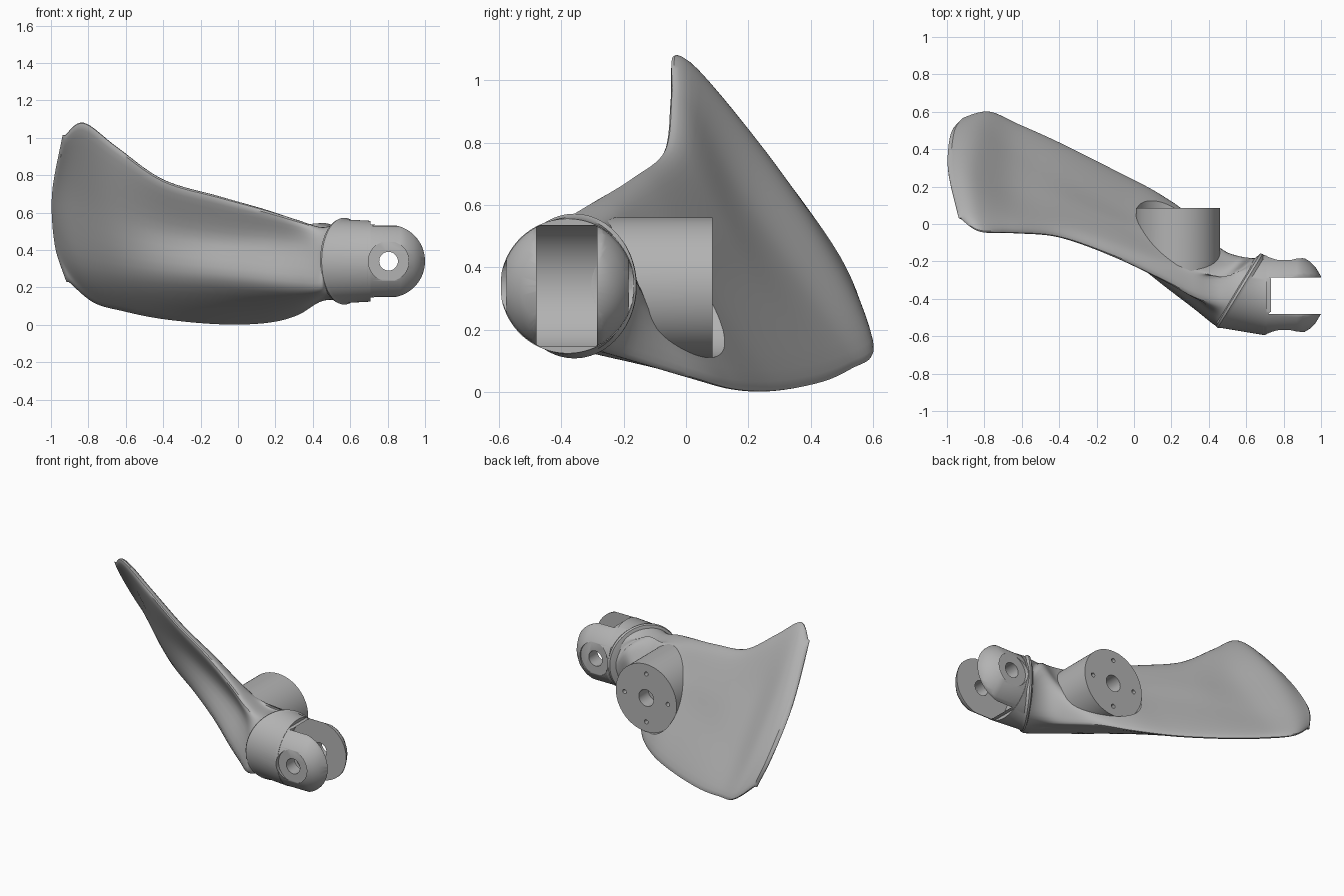
import bpy, bmesh, math
from mathutils import Vector, Matrix

if "Cube" in bpy.data.objects:
    bpy.data.objects.remove(bpy.data.objects["Cube"])

grey = bpy.data.materials.new("plain_grey")
grey.use_nodes = True
grey.diffuse_color = (0.45, 0.45, 0.45, 1)
grey.node_tree.nodes["Principled BSDF"].inputs["Base Color"].default_value = grey.diffuse_color


def finish(bm, name):
    bmesh.ops.recalc_face_normals(bm, faces=bm.faces)
    mesh = bpy.data.meshes.new(name)
    bm.to_mesh(mesh)
    bm.free()
    mesh.materials.append(grey)
    obj = bpy.data.objects.new(name, mesh)
    bpy.context.collection.objects.link(obj)
    return obj


def loft(rings, name):
    """Skin a row of closed rings and cap both ends."""
    bm = bmesh.new()
    rows = [[bm.verts.new(p) for p in ring] for ring in rings]
    n = len(rows[0])
    for a, b in zip(rows, rows[1:]):
        for i in range(n):
            j = (i + 1) % n
            bm.faces.new((a[i], a[j], b[j], b[i]))
    bm.faces.new(rows[0])
    bm.faces.new(rows[-1])
    return finish(bm, name)


def spline(a, b, c, d, t):
    return 0.5 * (2 * b + (c - a) * t + (2 * a - 5 * b + 4 * c - d) * t**2
                  + (3 * b - a - 3 * c + d) * t**3)


def circle(x, y, r, u, n=96, start=90.0, z=0.34):
    """Upright ring whose horizontal direction is u."""
    u = Vector(u).normalized()
    angles = [math.radians(start) + math.tau * i / n for i in range(n)]
    return [Vector((x, y, z)) + u * r * math.cos(a) + Vector((0, 0, r * math.sin(a))) for a in angles]


def rod(name, x, z, r, y0, y1, n=64):
    """Cylinder running along y."""
    bm = bmesh.new()
    bmesh.ops.create_cone(bm, cap_ends=True, segments=n, radius1=r, radius2=r, depth=y1 - y0,
                          matrix=Matrix.Translation((x, (y0 + y1) / 2, z)) @ Matrix.Rotation(math.pi / 2, 4, "X"))
    return finish(bm, name)


def prism(name, outline, y0, y1):
    """Outline of x, z points extruded along y."""
    return loft([[(x, y, z) for x, z in outline] for y in (y0, y1)], name)


def boolean(obj, cutters, mode="DIFFERENCE"):
    bpy.context.view_layer.objects.active = obj
    for cutter in cutters:
        cutter.hide_render = True
        mod = obj.modifiers.new("cut", "BOOLEAN")
        mod.operation, mod.solver, mod.object = mode, "EXACT", cutter
        bpy.ops.object.modifier_apply(modifier=mod.name)


# Blade stations: top edge, front face, front ridge, bottom edge, two thicknesses
stations = [
    ((-.93, .04, .98), (-.985, .28, .69), (-.97, .47, .42), (-.91, .57, .25), .03, .03),
    ((-.83, -.03, 1.04), (-.88, .22, .7), (-.86, .41, .33), (-.78, .6, .145), .06, .1),
    ((-.65, -.045, .915), (-.67, .12, .6), (-.67, .28, .285), (-.62, .53, .1), .07, .11),
    ((-.4, -.07, .75), (-.4, .06, .51), (-.4, .11, .255), (-.4, .43, .06), .07, .15),
    ((-.1, -.18, .665), (-.1, -.08, .46), (-.1, -.11, .235), (-.1, .28, .035), .09, .22),
    ((.15, -.3, .6), (.15, -.24, .44), (.15, -.31, .21), (.15, .15, .04), .12, .31),
    ((.32, -.39, .55), (.31, -.37, .43), (.32, -.44, .195), (.32, .02, .075), .17, .34),
    ((.45, -.43, .515), (.42, -.48, .41), (.44, -.54, .2), (.46, -.21, .15), .25, .45),
]
back = Vector((.3, .8, .5)).normalized()
slant = (.52, .855, 0)
rings = []
for *points, thick_high, thick_low in stations:
    top, front, ridge, bottom = map(Vector, points)
    edge = Vector((0, .025 + thick_high / 2, 0))
    loop = [top, front, ridge, bottom - edge, bottom,
            ridge + back * thick_low, front + back * thick_high, top + edge]
    rings.append([spline(loop[k - 1], loop[k], loop[(k + 1) % 8], loop[(k + 2) % 8], s / 6)
                  for k in range(8) for s in range(6)])
rings.append(circle(.565, -.357, .214, slant, 48, 112.5))

# Smooth the stations lengthwise
last = len(rings) - 1
skin = []
for k in range(last):
    quad = [rings[max(0, min(last, k + d))] for d in (-1, 0, 1, 2)]
    skin += [[spline(*p, s / 8) for p in zip(*quad)] for s in range(8)]
skin.append(rings[-1])
# Rounded outer rim, closing front points towards their back partners
rim = skin[0]
caps = [[p.lerp((p + rim[(42 - i) % 48]) / 2, pull) - Vector((out, 0, 0)) for i, p in enumerate(rim)]
        for pull, out in ((.9, .014), (.5, .01))]
blade = loft(caps + skin, "blade")

# Round mounting boss, its inner end slanted to stay inside the blade
bx, bz, br, face_y = .235, .335, .225, .085
boss = rod("mounting_boss", bx, bz, br, -.2, face_y, 96)
for v in boss.data.vertices:
    if v.co.y < 0:
        v.co.y = -.12 - .45 * (v.co.z - bz) - .5 * (v.co.x - bx)
pocket = rod("pocket_cutter", bx, bz, br, face_y, .7, 96)
bores = [rod("bore_cutter", bx, bz, .055, face_y - .1, .3, 32)]
for k in range(4):
    a = k * math.pi / 2
    bores.append(rod("screw_cutter", bx + .16 * math.cos(a), bz + .16 * math.sin(a), .014, face_y - .1, .3, 16))
boolean(blade, [pocket] + bores)
boolean(boss, bores)

# Collar between blade and fork
straight = (0, 1, 0)
collar = loft([circle(.545, -.348, .19, slant), circle(.557, -.352, .227, slant),
               circle(.568, -.358, .232, slant), circle(.582, -.365, .223, slant),
               circle(.708, -.38, .216, straight)], "collar")

# Fork with two rounded lugs
px, py, pz = .805, -.38, .34
profile = [(.69, .214), (.87, .214), (.9, .204), (.94, .18), (.97, .15), (1.0, .1)]
fork = loft([circle(x, py, r, straight) for x, r in profile], "fork")
arc = [-math.pi / 2 + math.pi * i / 32 for i in range(33)]
outline = [(px + .195 * math.cos(a), pz + .195 * math.sin(a)) for a in arc] + [(.6, pz + .195), (.6, pz - .195)]
stadium = prism("lug_outline_cutter", outline, -.7, 0)
boolean(fork, [stadium], "INTERSECT")

# Slot with a hollow floor, spot faces and pin hole
slot_lo, slot_hi = -.48, -.285
slot = rod("slot_floor_cutter", px, pz, .208, slot_lo, slot_hi, 96)
pin = rod("pin_cutter", px, pz, .05, -.8, 0, 32)
spots = [rod("spot_cutter", px, pz, .108, -.8, py - .187, 48),
         rod("spot_cutter", px, pz, .108, py + .187, .2, 48)]
boolean(fork, [slot, pin] + spots)
boolean(collar, [slot] + spots)
boolean(blade, [slot])

# Remove helpers and smooth the parts
for cutter in [pocket, stadium, slot, pin] + bores + spots:
    bpy.data.objects.remove(cutter)
for part in (blade, boss, collar, fork):
    bpy.ops.object.select_all(action="DESELECT")
    part.select_set(True)
    bpy.context.view_layer.objects.active = part
    bpy.ops.object.shade_smooth_by_angle(angle=math.radians(35))
